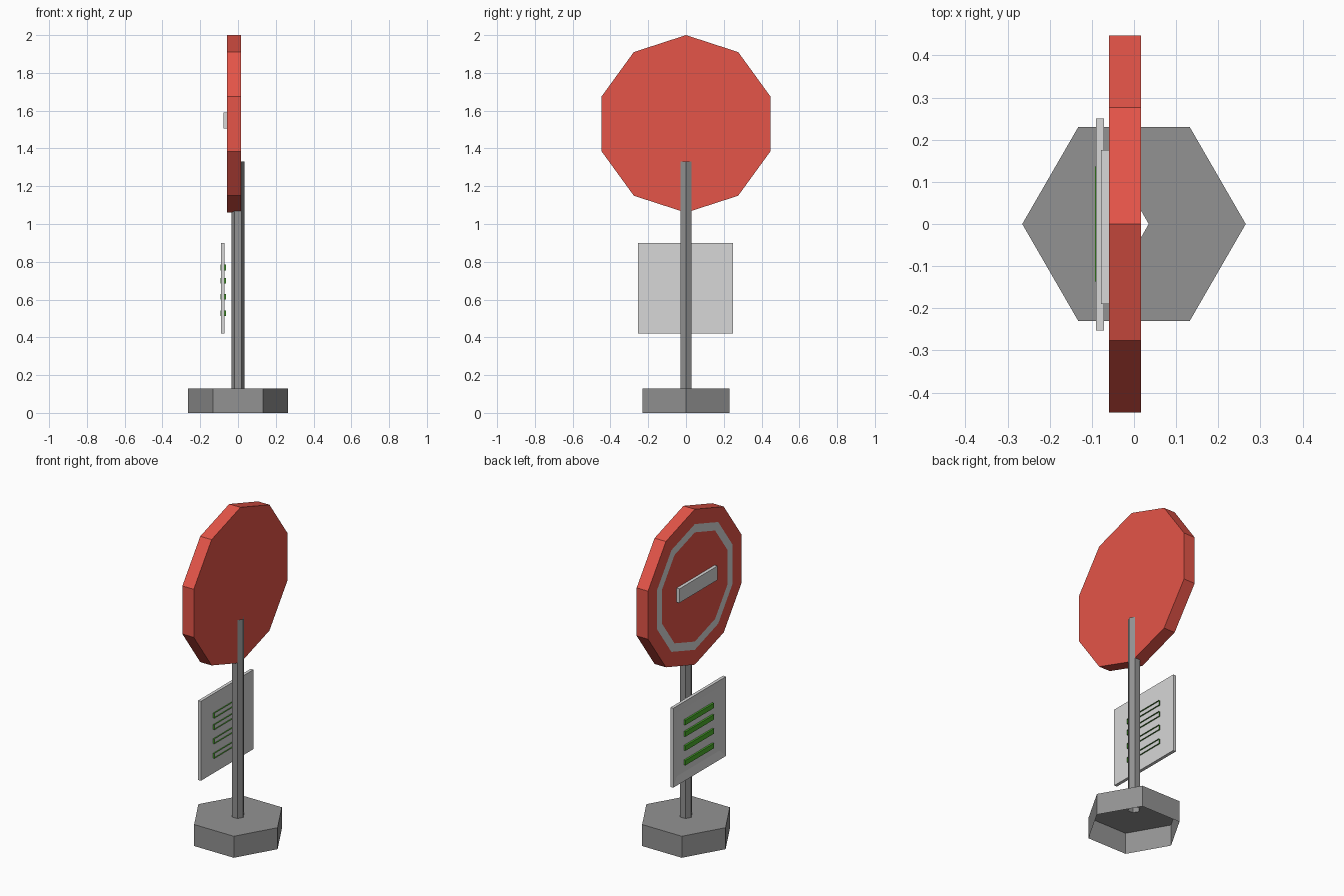
import bpy, bmesh
from math import sin, cos, pi
from mathutils import Vector

if "Cube" in bpy.data.objects:
    bpy.data.objects.remove(bpy.data.objects["Cube"])


def material(name, rgb):
    m = bpy.data.materials.new(name)
    m.diffuse_color = (*rgb, 1)
    m.use_nodes = True
    m.node_tree.nodes["Principled BSDF"].inputs["Base Color"].default_value = m.diffuse_color
    return m


RED = material("sign red", (0.78, 0.09, 0.065))
LIGHT = material("light grey", (0.68, 0.68, 0.68))
DARK = material("post grey", (0.29, 0.29, 0.29))
GREEN = material("green", (0.07, 0.42, 0.025))


def finish(bm, name, *mats):
    me = bpy.data.meshes.new(name)
    bm.to_mesh(me)
    bm.free()
    for m in mats:
        me.materials.append(m)
    ob = bpy.data.objects.new(name, me)
    bpy.context.collection.objects.link(ob)
    return ob


def lathe(profile, sides, e1, e2, axis, caps):
    """Sweep (radius, height) pairs round an axis; returns bmesh and face bands."""
    bm = bmesh.new()
    e1, e2, axis = Vector(e1), Vector(e2), Vector(axis)
    rings = [[bm.verts.new(e1 * r * cos(2 * pi * k / sides)
                           + e2 * r * sin(2 * pi * k / sides) + axis * t)
              for k in range(sides)] for r, t in profile]
    bands = []
    for a, b in zip(rings, rings[1:]):
        bands.append([bm.faces.new((a[k], a[(k + 1) % sides], b[(k + 1) % sides], b[k]))
                      for k in range(sides)])
    if caps:
        bm.faces.new(rings[0][::-1])
        bm.faces.new(rings[-1])
    return bm, bands


def box(x0, x1, y0, y1, z0, z1):
    bm = bmesh.new()
    bmesh.ops.create_cube(bm, size=1)
    for v in bm.verts:
        v.co = ((x0 + x1) / 2 + v.co.x * (x1 - x0),
                (y0 + y1) / 2 + v.co.y * (y1 - y0),
                (z0 + z1) / 2 + v.co.z * (z1 - z0))
    bm.normal_update()
    return bm


def face_toward(bm, direction):
    return max(bm.faces, key=lambda f: f.normal.dot(Vector(direction)))


# Hollow hexagonal foot and open tube post in one shell
bm, _ = lathe([(0.265, 0), (0.265, 0.13), (0.035, 0.13), (0.035, 1.33)], 6,
              (1, 0, 0), (0, 1, 0), (0, 0, 1), caps=False)
finish(bm, "post_and_foot", DARK)

# Ten-sided sign head facing -x, with a painted ring
bm, bands = lathe([(0.47, -0.017), (0.47, 0.059), (0.38, 0.059), (0.33, 0.059)], 10,
                  (0, 0, 1), (0, 1, 0), (-1, 0, 0), caps=True)
for f in bands[2]:
    f.material_index = 1
finish(bm, "sign_head", RED, LIGHT).location.z = 1.53

# Raised bar across the sign
finish(box(-0.078, -0.058, -0.19, 0.175, 1.505, 1.59), "sign_bar", LIGHT)

# Square placard with a shallow recess
bm = box(-0.09, -0.071, -0.253, 0.25, 0.42, 0.90)
bmesh.ops.inset_region(bm, faces=[face_toward(bm, (-1, 0, 0))],
                       thickness=0.068, depth=-0.009)
finish(bm, "placard", LIGHT)

# Green strips through the placard, open at the back
for i, z in enumerate((0.527, 0.615, 0.70, 0.77)):
    bm = box(-0.092, -0.063, -0.136, 0.136, z - 0.015, z + 0.015)
    bmesh.ops.delete(bm, geom=[face_toward(bm, (1, 0, 0))], context='FACES_ONLY')
    finish(bm, f"green_strip_{i + 1}", GREEN)
